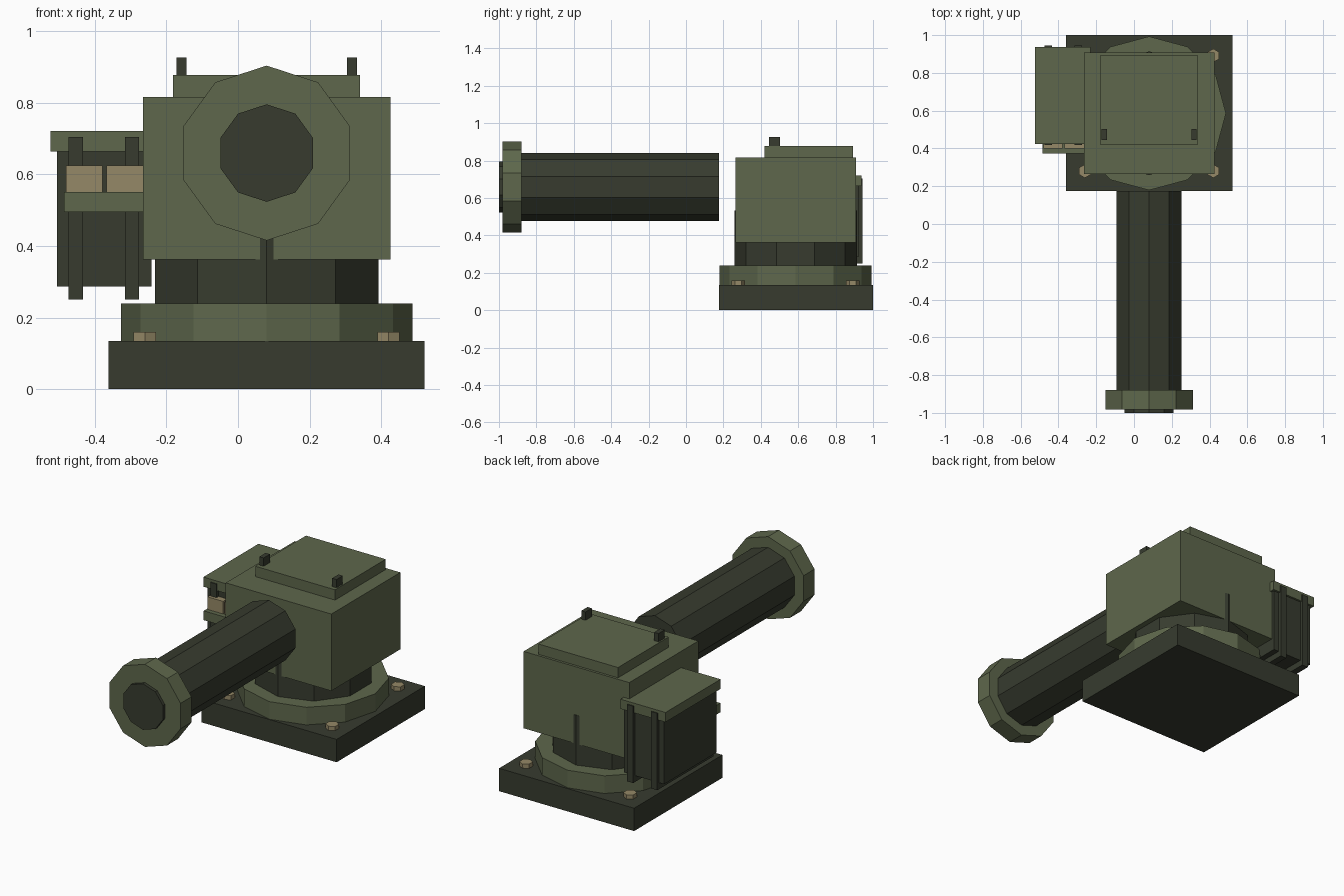
import bpy, math
from mathutils import Matrix, Vector

if "Cube" in bpy.data.objects:
    bpy.data.objects.remove(bpy.data.objects["Cube"])


def material(name, rgb):
    m = bpy.data.materials.new(name)
    m.diffuse_color = (*rgb, 1)
    m.use_nodes = True
    m.node_tree.nodes["Principled BSDF"].inputs["Base Color"].default_value = m.diffuse_color
    return m


OLIVE = material("olive green", (0.112, 0.136, 0.072))
DARK = material("dark green", (0.038, 0.044, 0.028))
TAN = material("brass tan", (0.30, 0.25, 0.135))


def box(name, x, y, z, mat):
    """Box from (min, max) ranges."""
    lo, hi = Vector((x[0], y[0], z[0])), Vector((x[1], y[1], z[1]))
    bpy.ops.mesh.primitive_cube_add(size=1)
    ob = bpy.context.object
    ob.data.transform(Matrix.Translation((lo + hi) / 2) @ Matrix.Diagonal((*(hi - lo), 1)))
    ob.name = name
    ob.data.materials.append(mat)
    return ob


def prism(name, sides, r, start, length, mat, forward=False):
    """Flat-sided cylinder along z, or along y if forward; one vertex on the local +y axis."""
    bpy.ops.mesh.primitive_cylinder_add(vertices=sides, radius=r, depth=length)
    ob = bpy.context.object
    ob.data.transform(Matrix.Translation((0, 0, length / 2)))
    if forward:
        ob.data.transform(Matrix.Rotation(math.radians(90), 4, 'X'))
    ob.data.transform(Matrix.Translation(start))
    ob.name = name
    ob.data.materials.append(mat)
    return ob


CX, CY, BZ = 0.08, 0.586, 0.659  # turret axis and barrel height

# Base plate, ring, bolts and neck
box("base_plate", (-0.361, 0.521), (0.176, 1.0), (0, 0.135), DARK)
prism("base_ring", 12, 0.407, (CX, CY, 0.135), 0.104, OLIVE)
for sx in (-1, 1):
    for sy in (-1, 1):
        prism("base_bolt", 6, 0.036, (CX + sx * 0.34, CY + sy * 0.306, 0.13), 0.03, TAN)
prism("turret_neck", 10, 0.328, (CX, CY, 0.235), 0.297, DARK)

# Housing with raised hatch and two sights
box("housing", (-0.265, 0.425), (0.264, 0.908), (0.362, 0.816), OLIVE)
box("top_hatch", (-0.181, 0.34), (0.42, 0.893), (0.81, 0.877), OLIVE)
for sx in (-1, 1):
    x = CX + sx * 0.238
    box("hatch_pin", (x - 0.014, x + 0.014), (0.445, 0.503), (0.87, 0.926), DARK)

# Barrel, muzzle flange and bore
prism("barrel", 10, 0.181, (CX, 0.176, BZ), 1.08, DARK, True)
prism("muzzle_flange", 10, 0.244, (CX, -0.88, BZ), 0.102, OLIVE, True)
prism("bore", 10, 0.136, (CX, -0.95, BZ), 0.05, DARK, True)

# Side storage box with lid and straps
box("storage_box", (-0.505, -0.242), (0.438, 0.926), (0.287, 0.67), DARK)
box("storage_lid", (-0.523, -0.229), (0.424, 0.938), (0.663, 0.72), OLIVE)
for x in (-0.453, -0.296):
    box("storage_strap", (x - 0.02, x + 0.02), (0.418, 0.944), (0.25, 0.704), DARK)

# Feed tray with brass blocks
box("feed_tray", (-0.485, -0.24), (0.373, 0.55), (0.495, 0.55), OLIVE)
for x in (-0.48, -0.367):
    box("feed_block", (x, x + 0.102), (0.4, 0.5), (0.545, 0.624), TAN)
